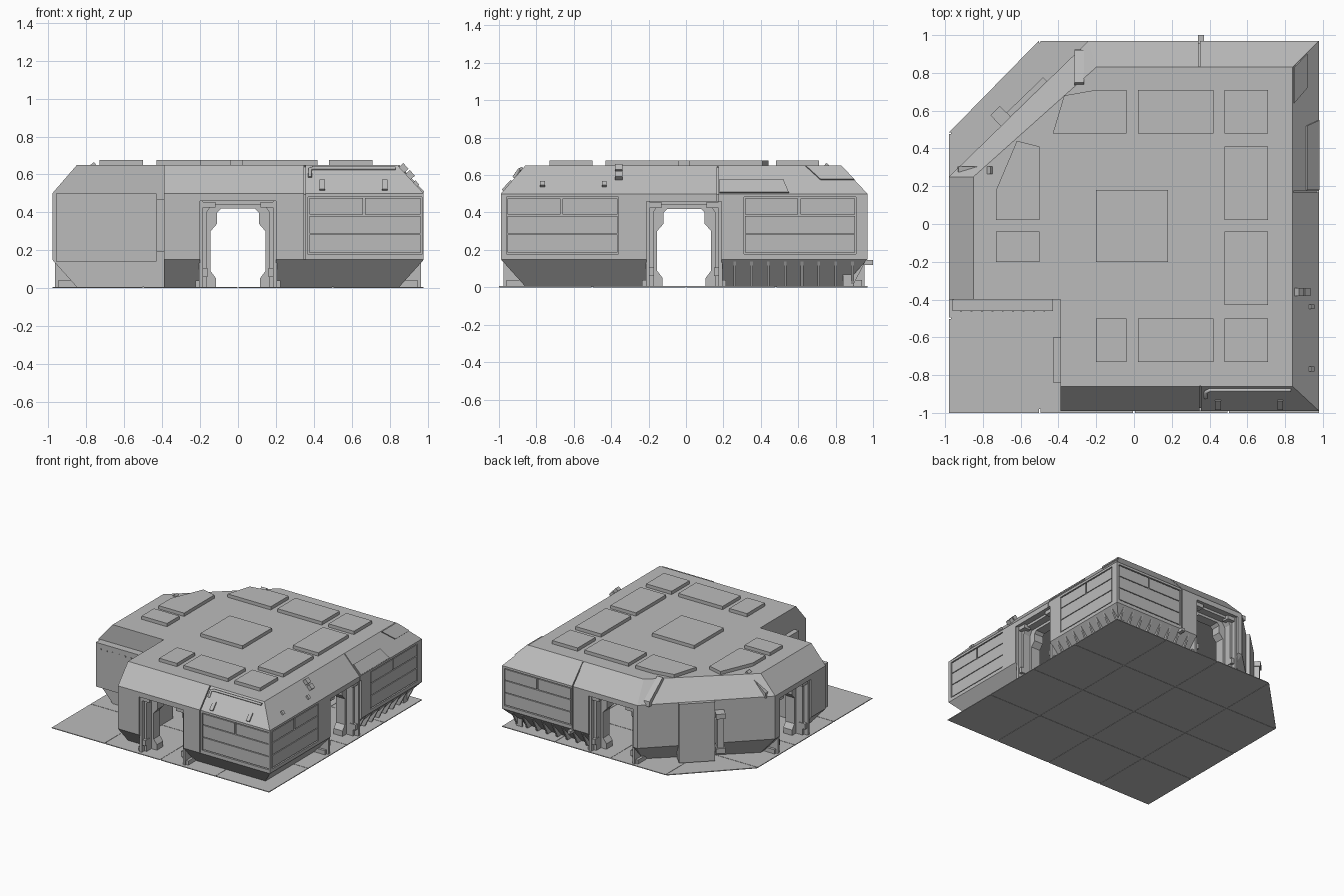
import bpy, bmesh, math
from mathutils import Matrix, Vector

if "Cube" in bpy.data.objects:
    bpy.data.objects.remove(bpy.data.objects["Cube"], do_unlink=True)

grey = bpy.data.materials.new("plain_grey")
grey.use_nodes = True
grey.diffuse_color = (0.5, 0.5, 0.5, 1)
grey.node_tree.nodes["Principled BSDF"].inputs["Base Color"].default_value = (0.5, 0.5, 0.5, 1)

WALL = 0.98                                   # distance of every outer wall from the hall centre
CENTRE = Matrix.Translation((0, -0.01, 0))
ALONG = Matrix(((0, 0, 1, 0), (1, 0, 0, 0), (0, 1, 0, 0), (0, 0, 0, 1)))   # (y, z) profile run along a wall
OUTWARD = Matrix.Rotation(math.pi / 2, 4, 'X')                            # (u, z) profile run outward


def side(degrees):
    return CENTRE @ Matrix.Rotation(math.radians(degrees), 4, 'Z')


FRONT, RIGHT, BACK, LEFT, CORNER = [side(a) for a in (0, 90, 180, 270, 224)]
NAMES = {0: "front", 1: "east", 2: "back", 3: "west"}
SIDES = [FRONT, RIGHT, BACK, LEFT]


def loft(name, rings, matrix=Matrix()):
    """Solid through stacked outlines, each given as (outline, height)."""
    bm = bmesh.new()
    loops = [[bm.verts.new(matrix @ Vector((x, y, z))) for x, y in pts] for pts, z in rings]
    bm.faces.new(loops[0][::-1])
    bm.faces.new(loops[-1])
    for low, high in zip(loops, loops[1:]):
        for i in range(len(low)):
            j = (i + 1) % len(low)
            bm.faces.new((low[i], low[j], high[j], high[i]))
    bmesh.ops.recalc_face_normals(bm, faces=bm.faces)
    mesh = bpy.data.meshes.new(name)
    bm.to_mesh(mesh)
    bm.free()
    mesh.materials.append(grey)
    obj = bpy.data.objects.new(name, mesh)
    bpy.context.scene.collection.objects.link(obj)
    return obj


def prism(name, pts, a, b, matrix=Matrix()):
    return loft(name, [(pts, a), (pts, b)], matrix)


def rect(x0, x1, y0, y1):
    return [(x0, y0), (x1, y0), (x1, y1), (x0, y1)]


def box(name, x, y, z, matrix=Matrix()):
    return prism(name, rect(*x, *y), *z, matrix)


def wall_box(name, u, out, z, frame):
    return box(name, u, (-out[1], -out[0]), z, frame)


# Ground plate: tiles separated by grooves, one corner cut diagonally
xs = [-0.98, -0.5, 0, 0.5, 0.98]
ys = [-1.0, -0.5, 0, 0.48, 0.97]
g = 0.004
prism("ground_core", [(-0.97, -0.98), (0.97, -0.98), (0.97, 0.96), (-0.5, 0.96), (-0.97, 0.48)], 0.002, 0.004)
for i in range(4):
    for j in range(4):
        pts = rect(xs[i] + g * (i > 0), xs[i + 1] - g * (i < 3), ys[j] + g * (j > 0), ys[j + 1] - g * (j < 3))
        if (i, j) == (0, 3):
            pts.pop()
            pts[-1] = (pts[1][0], ys[4])
        prism("ground_tile", pts, 0, 0.006)

# Outer shell
foot = [(0.85, -0.86), (0.85, 0.84), (-0.2, 0.84), (-0.85, 0.25), (-0.85, -0.4), (-0.39, -0.4), (-0.39, -0.86)]
full = [(0.98, -0.99), (0.98, 0.97), (-0.24, 0.97), (-0.98, 0.25), (-0.98, -0.4), (-0.39, -0.4), (-0.39, -0.99)]
roof = [(0.84, -0.86), (0.84, 0.83), (-0.2, 0.83), (-0.85, 0.25), (-0.85, -0.4), (-0.39, -0.4), (-0.39, -0.86)]
room = [(0.8, -0.81), (0.8, 0.79), (-0.18, 0.79), (-0.8, 0.22), (-0.8, -0.35), (-0.34, -0.35), (-0.34, -0.81)]
shell = loft("hall_shell", [(foot, 0.005), (full, 0.15), (full, 0.5), (roof, 0.65)])

# Cutters: room, doorways, panel recesses, seams
cutters = [prism("room_cutter", room, -0.1, 0.6)]
for frame in SIDES:
    cutters.append(wall_box("door_cutter", (-0.2, 0.2), (0.7, 1.05), (-0.1, 0.46), frame))
panels = [(FRONT, 0.37), (RIGHT, -0.95), (RIGHT, 0.32), (BACK, -0.96)]
for frame, u in panels:
    cutters.append(wall_box("panel_cutter", (u, u + 0.61 - 0.01), (WALL - 0.02, 1.02), (0.178, 0.482), frame))
band = [(-1, 0.15), (-1, 0.5), (-0.86, 0.67), (-0.84, 0.64), (-0.965, 0.495), (-0.965, 0.15)]
for frame, u in [(FRONT, 0.352), (RIGHT, 0.18), (BACK, -0.345)]:
    cutters.append(prism("seam_cutter", band, u - 0.004, u + 0.004, frame @ ALONG))
for c in cutters:
    c.hide_render = True
    mod = shell.modifiers.new(c.name, 'BOOLEAN')
    mod.operation, mod.solver, mod.object = 'DIFFERENCE', 'EXACT', c
graph = bpy.context.evaluated_depsgraph_get()
shell.data = bpy.data.meshes.new_from_object(shell.evaluated_get(graph))
shell.modifiers.clear()
for c in cutters:
    bpy.data.objects.remove(c, do_unlink=True)

# Slatted wall panels
for frame, u in panels:
    rows = [(0, 0.6, 0.185, 0.213), (0, 0.6, 0.219, 0.282), (0, 0.6, 0.288, 0.382),
            (0, 0.295, 0.388, 0.475), (0.295, 0.6, 0.388, 0.475)]
    rows[0:2] = [(0, 0.6, 0.185, 0.282)]
    for a, b, z0, z1 in rows:
        wall_box("wall_slat", (u + a + 0.006, u + b - 0.006), (0.955, WALL - 0.003), (z0, z1), frame)


# Doorways: stepped frames with small blocks
def arch(name, inner, near, far, frame):
    outer = [(0.2, 0.005), (0.2, 0.46), (-0.2, 0.46), (-0.2, 0.005)]
    pts = outer + [(-x, z) for x, z in inner] + inner[::-1]
    return prism(name, pts, near, far, frame @ OUTWARD)


inner_gate = [(0.115, 0.005), (0.115, 0.05), (0.145, 0.09), (0.145, 0.3), (0.11, 0.34), (0.11, 0.4), (0.09, 0.42)]
outer_gate = [(0.165, 0.005), (0.165, 0.4), (0.14, 0.44)]
for k, frame in enumerate(SIDES):
    arch(NAMES[k] + "_door_inner_frame", inner_gate, 0.79, 0.87, frame)
    arch(NAMES[k] + "_door_outer_frame", outer_gate, 0.87, 0.93, frame)
    for s in (-1, 1):
        for name, u, out, z in [("door_jamb", (0.185, 0.205), (0.84, 0.965), (0.005, 0.46)),
                                ("door_low_block", (0.16, 0.195), (0.9, 0.955), (0.06, 0.105)),
                                ("door_high_block", (0.12, 0.185), (0.9, 0.96), (0.425, 0.455)),
                                ("door_foot", (0.2, 0.225), (0.84, 0.95), (0.005, 0.04))]:
            wall_box(name, sorted((s * u[0], s * u[1])), out, z, frame)

# Gussets under the overhanging walls
gusset = [(-0.975, 0.15), (-0.85, 0.15), (-0.85, 0.005), (-0.9, 0.005)]
for frame, start in [(RIGHT, 0.27), (BACK, -0.9)]:
    for i in range(8):
        u = start + i * 0.09
        prism("wall_gusset", gusset, u - 0.007, u + 0.007, frame @ ALONG)

# Raised roof plates
plates = [rect(-0.2, 0.18, -0.2, 0.18), rect(-0.73, -0.5, -0.2, -0.04),
          [(-0.73, 0.02), (-0.5, 0.02), (-0.5, 0.41), (-0.62, 0.44), (-0.73, 0.18)],
          [(-0.43, 0.48), (-0.04, 0.48), (-0.04, 0.71), (-0.2, 0.71), (-0.37, 0.68)],
          rect(0.02, 0.42, 0.48, 0.71), rect(0.02, 0.42, -0.73, -0.5), rect(-0.2, -0.04, -0.73, -0.5)]
plates += [rect(0.48, 0.71, a, b) for a, b in [(0.48, 0.71), (0.02, 0.41), (-0.43, -0.04), (-0.73, -0.5)]]
for pts in plates:
    prism("roof_plate", pts, 0.645, 0.677)

# Thin armour plates on the sloped roof edge
SLOPE = Matrix.Translation((0, -WALL, 0.5)) @ Matrix.Rotation(math.atan2(0.15, 0.14), 4, 'X')
prism("slope_plate", [(0.19, 0.004), (0.56, 0.004), (0.53, 0.1), (0.19, 0.1)], -0.002, 0.008, RIGHT @ SLOPE)
prism("slope_plate", [(0.73, 0.1), (0.91, 0.1), (0.84, 0.2), (0.65, 0.2)], -0.002, 0.008, RIGHT @ SLOPE)
for u in (0.43, 0.76):
    box("slope_handle", (u, u + 0.03), (0.02, 0.09), (-0.002, 0.012), FRONT @ SLOPE)
for u in (-0.77, -0.44):
    box("slope_lug", (u, u + 0.025), (0.05, 0.08), (-0.002, 0.015), RIGHT @ SLOPE)
for v in (0.1, 0.15):
    box("slope_lamp", (-0.37, -0.33), (v, v + 0.04), (-0.002, 0.03), RIGHT @ SLOPE)

# Ribs over the cut corner of the roof
rib = [(-0.935, 0.49), (-0.93, 0.53), (-0.76, 0.665), (-0.74, 0.64), (-0.88, 0.49)]
prism("corner_rib", rib, 0.265, 0.315, BACK @ ALONG)
prism("corner_rib", rib, -0.315, -0.275, LEFT @ ALONG)

# Diagonal wall: service door and post
wall_box("service_door", (-0.2, 0.07), (0.8, 0.9), (0.02, 0.5), CORNER)
wall_box("service_post", (0.08, 0.13), (0.85, 0.94), (0.1, 0.42), CORNER)
for z in (0.1, 0.38):
    wall_box("service_post_cap", (0.07, 0.14), (0.85, 0.95), (z, z + 0.04), CORNER)

# Notch panels with bolts
box("notch_panel", (-0.96, -0.43), (-0.46, -0.39), (0.14, 0.5))
box("notch_side_panel", (-0.43, -0.38), (-0.84, -0.6), (0.19, 0.47))
for i in range(9):
    x = -0.92 + i * 0.055
    box("notch_bolt", (x, x + 0.01), (-0.464, -0.455), (0.45, 0.46))

# Pipe along the front roof edge and a peg at the back
curve = bpy.data.curves.new("roof_pipe", 'CURVE')
curve.dimensions, curve.bevel_depth, curve.bevel_resolution = '3D', 0.01, 2
curve.use_fill_caps = True
spline = curve.splines.new('POLY')
path = [(0.38, -0.92, 0.585), (0.38, -0.89, 0.628), (0.4, -0.88, 0.633), (0.83, -0.88, 0.633)]
spline.points.add(len(path) - 1)
for p, co in zip(spline.points, path):
    p.co = (*co, 1)
curve.materials.append(grey)
bpy.context.scene.collection.objects.link(bpy.data.objects.new("roof_pipe", curve))
box("back_peg", (0.34, 0.37), (0.9, 1.0), (0.12, 0.145))
